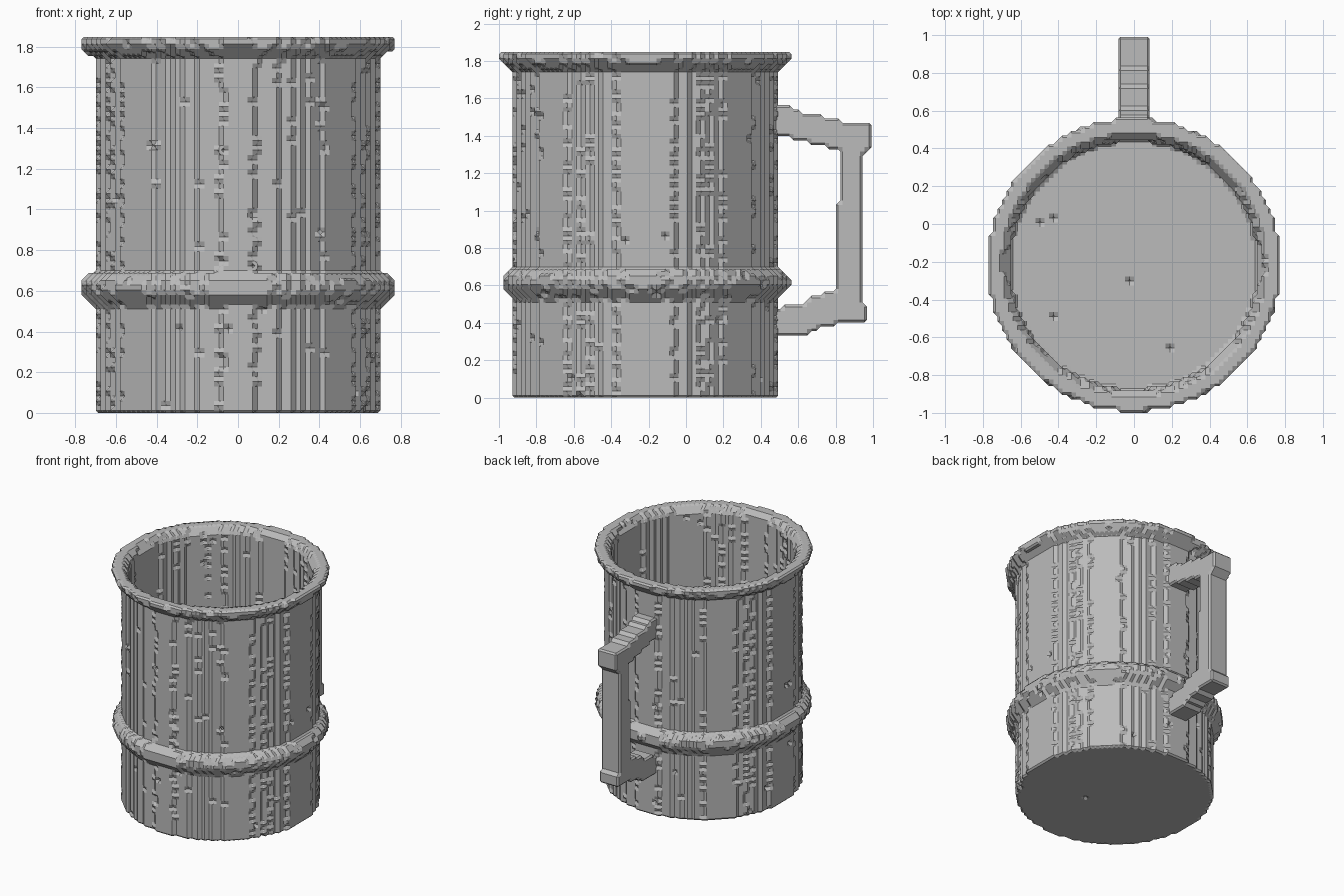
import bpy
import math
import random
from collections import Counter
from itertools import product

random.seed(4)
STEP = 0.0237             # voxel size
ORIGIN = (-0.77, -1.0, 0.0)
CUP_Y = -0.217            # axis of the cup
HEIGHT = 1.85

default = bpy.data.objects.get("Cube")
if default:
    bpy.data.objects.remove(default, do_unlink=True)

grey = bpy.data.materials.new("stone_grey")
grey.use_nodes = True
COLOUR = (0.5, 0.5, 0.5, 1.0)
grey.diffuse_color = COLOUR
grey.node_tree.nodes["Principled BSDF"].inputs["Base Color"].default_value = COLOUR


def lerp_profile(points, z):
    """Radius at height z along a list of (z, radius) points."""
    for (z0, r0), (z1, r1) in zip(points, points[1:]):
        if z <= z1:
            return r0 + (r1 - r0) * max(0, z - z0) / (z1 - z0)
    return points[-1][1]


def in_polygon(points, a, b):
    inside = False
    for (a0, b0), (a1, b1) in zip(points, points[1:] + points[:1]):
        if (b0 > b) != (b1 > b) and a < a0 + (a1 - a0) * (b - b0) / (b1 - b0):
            inside = not inside
    return inside


def cell_faces():
    """Corner loops of a unit cell's six sides, counter-clockwise from outside."""
    for axis, side in product(range(3), range(2)):
        loop = []
        for u, v in ((0, 0), (1, 0), (1, 1), (0, 1)):
            corner = [0, 0, 0]
            corner[axis], corner[(axis + 1) % 3], corner[(axis + 2) % 3] = side, u, v
            loop.append(tuple(corner))
        yield loop if side else loop[::-1]


SIDES = list(cell_faces())


def add(a, b):
    return (a[0] + b[0], a[1] + b[1], a[2] + b[2])


def voxel_part(name, low, high, is_solid):
    """Fill a box with voxels where is_solid, then wrap them in chamfered faces."""
    spans = [range(int((l - o) / STEP) - 1, int((h - o) / STEP) + 2)
             for l, h, o in zip(low, high, ORIGIN)]
    solid = {p for p in product(*spans)
             if is_solid(*(o + (i + 0.5) * STEP for i, o in zip(p, ORIGIN)))}
    cells = Counter()
    for p in solid:
        for d in product((-1, 0), repeat=3):
            cells[add(p, d)] += 1

    index, verts, faces = {}, [], []

    def vertex(key):
        if key not in index:
            index[key] = len(verts)
            verts.append([o + (k / 2 + 0.5) * STEP for k, o in zip(key, ORIGIN)])
        return index[key]

    for cell, count in cells.items():
        if count == 8:
            continue
        follow = {}
        for side in SIDES:
            corners = [add(cell, c) for c in side]
            full = [c in solid for c in corners]
            for n in range(4):
                if full[n] and not full[(n + 1) % 4]:
                    m = (n + 1) % 4
                    while full[m] or not full[(m + 1) % 4]:
                        m = (m + 1) % 4
                    start = add(corners[n], corners[(n + 1) % 4])
                    follow[start] = add(corners[m], corners[(m + 1) % 4])
        while follow:
            key, loop = next(iter(follow)), []
            while key in follow:
                loop.append(vertex(key))
                key = follow.pop(key)
            faces.append(loop[::-1])

    mesh = bpy.data.meshes.new(name)
    mesh.from_pydata(verts, [], faces)
    mesh.materials.append(grey)
    obj = bpy.data.objects.new(name, mesh)
    bpy.context.collection.objects.link(obj)
    return obj


# Cup: wall with a raised band, a flared rim and a thin floor
OUTER = [(0, 0.705), (0.52, 0.705), (0.59, 0.77), (0.645, 0.77), (0.68, 0.74),
         (0.69, 0.705), (1.74, 0.705), (1.80, 0.775), (HEIGHT, 0.775)]
INNER = [(0, 0.66), (1.80, 0.66), (HEIGHT, 0.70)]
FLOOR = 0.05


def cup_solid(x, y, z):
    if not 0 < z < HEIGHT:
        return False
    r = math.hypot(x, y - CUP_Y)
    if r > 0.79 or (z > FLOOR and r < 0.64):
        return False
    r += random.gauss(0, 0.0015)          # worn, speckled surface
    if r > lerp_profile(OUTER, z) or (z > FLOOR and r < lerp_profile(INNER, z)):
        return False
    return random.random() > 0.0015       # occasional pits


voxel_part("cup", (-0.8, -1, 0), (0.8, 0.58, HEIGHT), cup_solid)

# Handle: angled arms joined by an upright grip
HANDLE = [(0.47, 1.57), (0.54, 1.56), (0.66, 1.51), (0.79, 1.50), (0.86, 1.46),
          (1.0, 1.46), (1.0, 1.32), (0.94, 1.31), (0.94, 0.51), (0.97, 0.50),
          (0.97, 0.41), (0.78, 0.39), (0.58, 0.32), (0.47, 0.32), (0.47, 0.48),
          (0.61, 0.50), (0.69, 0.55), (0.80, 0.57), (0.80, 1.0), (0.83, 1.1),
          (0.83, 1.31), (0.78, 1.33), (0.6, 1.38), (0.47, 1.40)]


def handle_solid(x, y, z):
    return abs(x) < 0.083 and in_polygon(HANDLE, y, z)


voxel_part("handle", (-0.1, 0.45, 0.3), (0.1, 1, 1.6), handle_solid)
